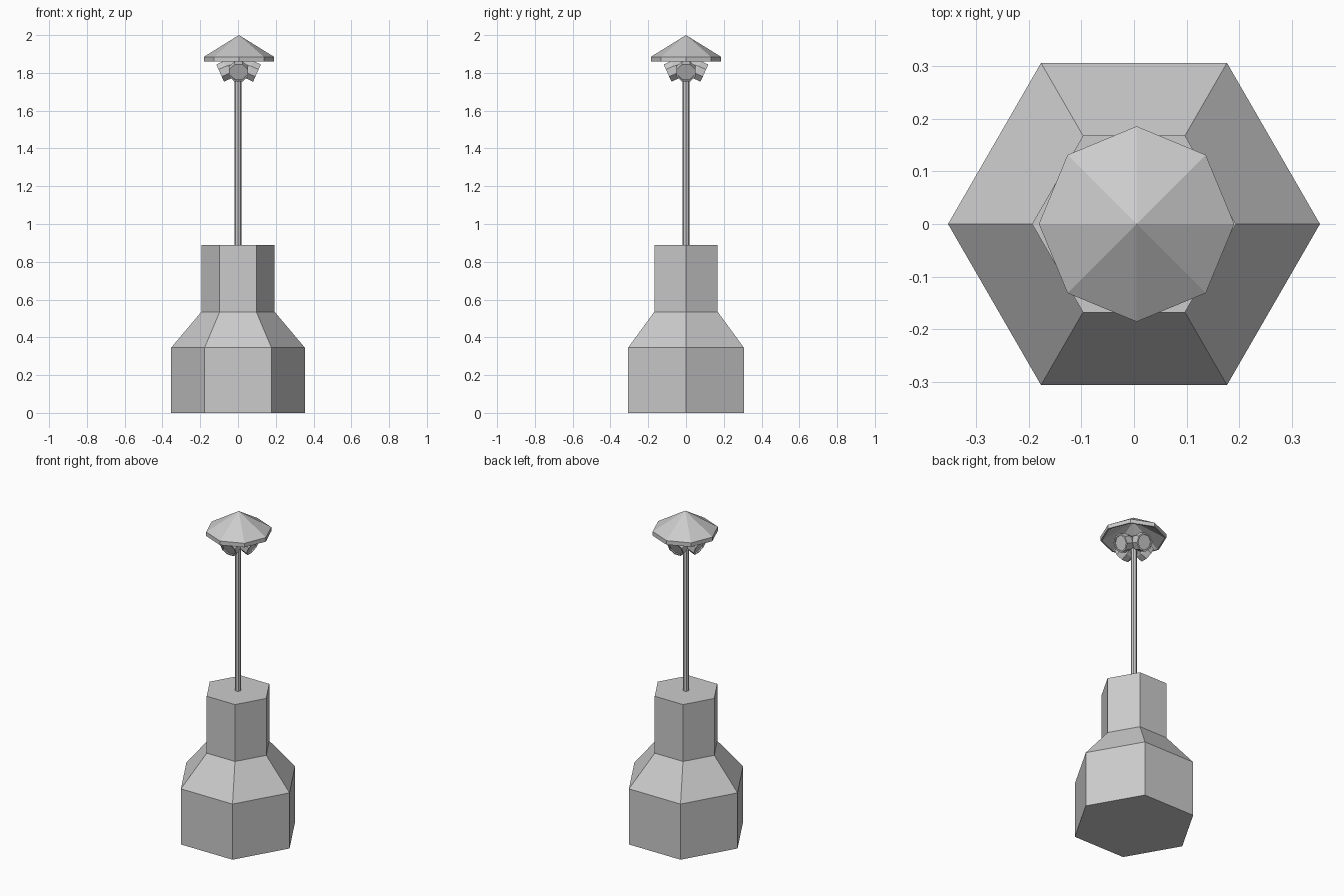
import bpy, bmesh, math
from mathutils import Matrix, Vector

if "Cube" in bpy.data.objects:
    bpy.data.objects.remove(bpy.data.objects["Cube"])


def lathe(name, profile, sides, matrix=Matrix()):
    """Faceted solid of revolution; a radius of 0 makes a single tip point."""
    bm = bmesh.new()
    rings = []
    for r, z in profile:
        n = sides if r > 0 else 1
        rings.append([bm.verts.new((r * math.cos(math.tau * i / sides),
                                    r * math.sin(math.tau * i / sides), z))
                      for i in range(n)])
    for a, b in zip(rings, rings[1:]):
        for i in range(sides):
            j = (i + 1) % sides
            quad = [a[i % len(a)], a[j % len(a)], b[j % len(b)], b[i % len(b)]]
            bm.faces.new(list(dict.fromkeys(quad)))
    for ring in (rings[0], rings[-1]):
        if len(ring) > 1:
            bm.faces.new(ring)
    bmesh.ops.recalc_face_normals(bm, faces=bm.faces)
    bm.transform(matrix)
    mesh = bpy.data.meshes.new(name)
    bm.to_mesh(mesh)
    bm.free()
    obj = bpy.data.objects.new(name, mesh)
    bpy.context.collection.objects.link(obj)
    return obj


# Hexagonal stepped pedestal
lathe("pedestal", [(0.354, 0), (0.354, 0.345), (0.194, 0.535), (0.194, 0.888)], 6)

# Slim pole
lathe("pole", [(0.018, 0.87), (0.018, 1.88)], 8)

# Octagonal hood, hollow underneath
lathe("hood", [(0, 1.975), (0.178, 1.86), (0.186, 1.86), (0.186, 1.885), (0, 2.0)], 8,
      Matrix.Translation((0.005, 0, 0)))

# Four lamps pointing outward and slightly down
for i, side in enumerate(("right", "back", "left", "front")):
    angle = i * math.pi / 2
    aim = Vector((math.cos(angle), math.sin(angle), -0.45)).normalized()
    place = Matrix.Translation((0.003, 0, 1.843)) @ aim.to_track_quat('Z', 'Y').to_matrix().to_4x4()
    lathe("lamp_" + side,
          [(0.03, 0.0), (0.054, 0.065), (0.054, 0.107), (0.045, 0.107), (0.045, 0.1)],
          8, place @ Matrix.Rotation(math.pi / 8, 4, 'Z'))
